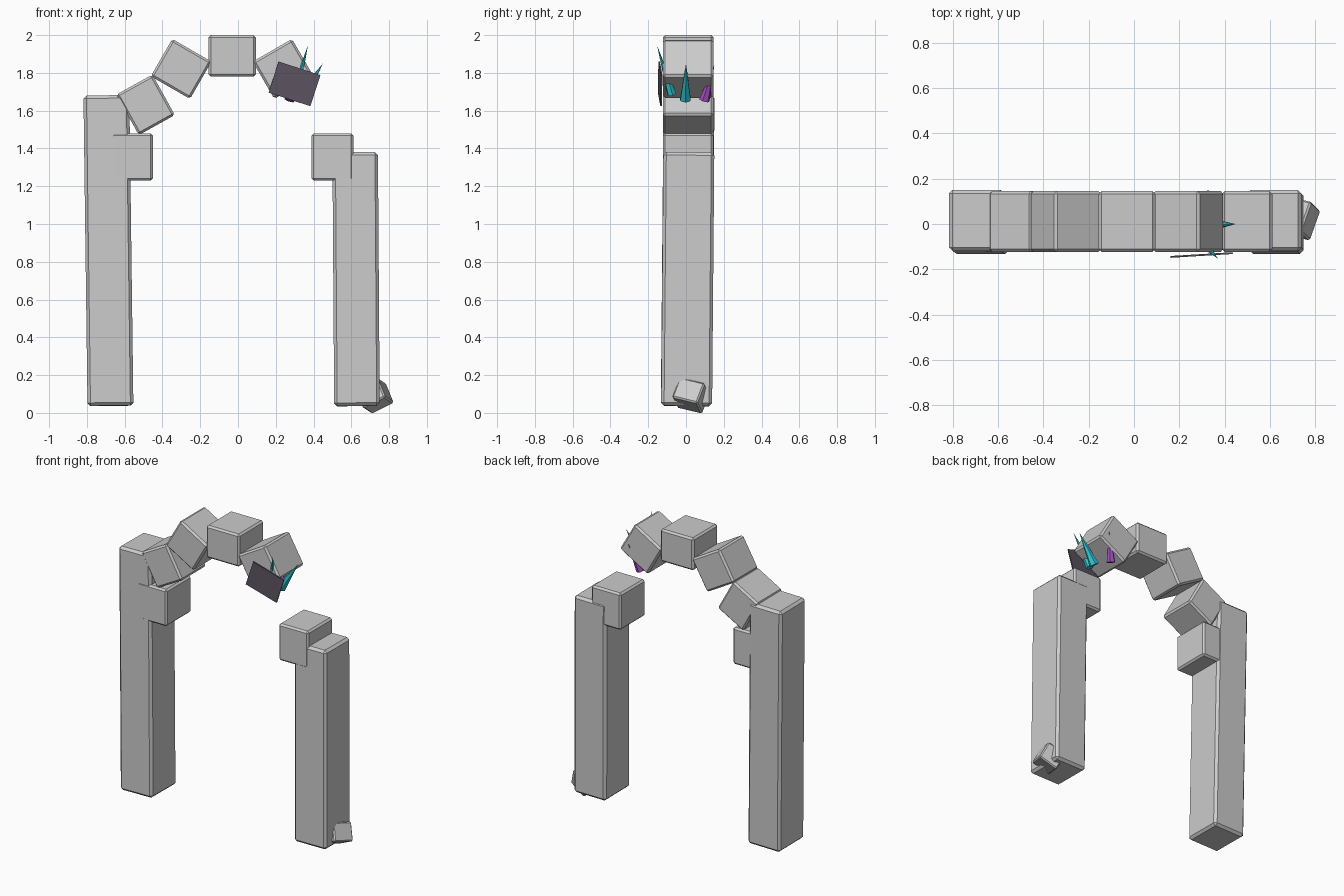
import bpy
from math import radians
from mathutils import Matrix, Vector

if "Cube" in bpy.data.objects:
    bpy.data.objects.remove(bpy.data.objects["Cube"])


def material(name, rgb):
    m = bpy.data.materials.new(name)
    m.diffuse_color = (*rgb, 1)
    m.use_nodes = True
    m.node_tree.nodes["Principled BSDF"].inputs["Base Color"].default_value = m.diffuse_color
    return m


CYAN = material("cyan_crystal", (0.03, 0.55, 0.62))
PURPLE = material("purple_crystal", (0.38, 0.08, 0.55))
DARK = material("dark_slate", (0.11, 0.09, 0.12))


def block(name, loc, size, rot=(0, 0, 0), bevel=0.012, mat=None):
    """Chamfered stone box; rot in degrees."""
    bpy.ops.mesh.primitive_cube_add(size=1, location=loc,
                                    rotation=[radians(a) for a in rot])
    ob = bpy.context.object
    ob.name = name
    ob.scale = size
    bpy.ops.object.transform_apply(location=False, rotation=False, scale=True)
    if bevel:
        mod = ob.modifiers.new("chamfer", "BEVEL")
        mod.width = bevel
        mod.segments = 1
    if mat:
        ob.data.materials.append(mat)
    return ob


def crystal(name, base, tip, radius, mat):
    """Six-sided spike from base to tip."""
    base, tip = Vector(base), Vector(tip)
    d = tip - base
    bpy.ops.mesh.primitive_cone_add(vertices=6, radius1=radius, radius2=0,
                                    depth=d.length, location=(base + tip) / 2,
                                    rotation=d.to_track_quat('Z', 'Y').to_euler())
    ob = bpy.context.object
    ob.name = name
    ob.data.materials.append(mat)


# Leaning pillars, the right one broken off shorter
block("left_pillar", (-0.686, 0.009, 0.859), (0.243, 0.27, 1.643), (-0.5, -0.75, 0), 0.016)
block("right_pillar", (0.625, 0.009, 0.708), (0.241, 0.27, 1.343), (-0.5, -0.4, 0), 0.016)

# Springer stones
DEPTH, Y = 0.268, 0.011
block("left_springer", (-0.559, Y, 1.355), (0.217, DEPTH, 0.25))
block("right_springer", (0.5, Y, 1.355), (0.222, DEPTH, 0.25))

# Arch stones
block("arch_stone_low", (-0.489, Y, 1.631), (0.218, DEPTH, 0.245), (0, -29, 0))
block("arch_stone_left", (-0.301, Y, 1.821), (0.24, DEPTH, 0.228), (0, 30, 0))
block("keystone", (-0.031, Y, 1.89), (0.25, DEPTH, 0.22))
block("arch_stone_right", (0.239, Y, 1.821), (0.24, DEPTH, 0.228), (0, -30, 0))

# Thin slate fragment on the broken end
block("slate_fragment", (0.299, -0.137, 1.742), (0.233, 0.008, 0.173), (0, 18, 3.5), 0, DARK)

# Crystals growing through the broken end
crystal("large_crystal", (0.325, -0.003, 1.66), (0.45, 0, 1.85), 0.032, CYAN)
crystal("front_crystal", (0.30, -0.075, 1.685), (0.37, -0.153, 1.945), 0.025, CYAN)
crystal("back_crystal", (0.272, 0.097, 1.655), (0.33, 0.15, 1.84), 0.029, PURPLE)

# Fallen rubble by the right pillar
rock = block("rubble", (0, 0, 0), (0.135, 0.145, 0.122), bevel=0.008)
x = Vector((0.85, -0.2, 0.42)).normalized()
z = x.cross(Vector((0.33, 0.92, -0.22))).normalized()
rot = Matrix((x, z.cross(x), z)).transposed()
rock.matrix_world = Matrix.Translation((0.722, 0.026, 0.092)) @ rot.to_4x4()
